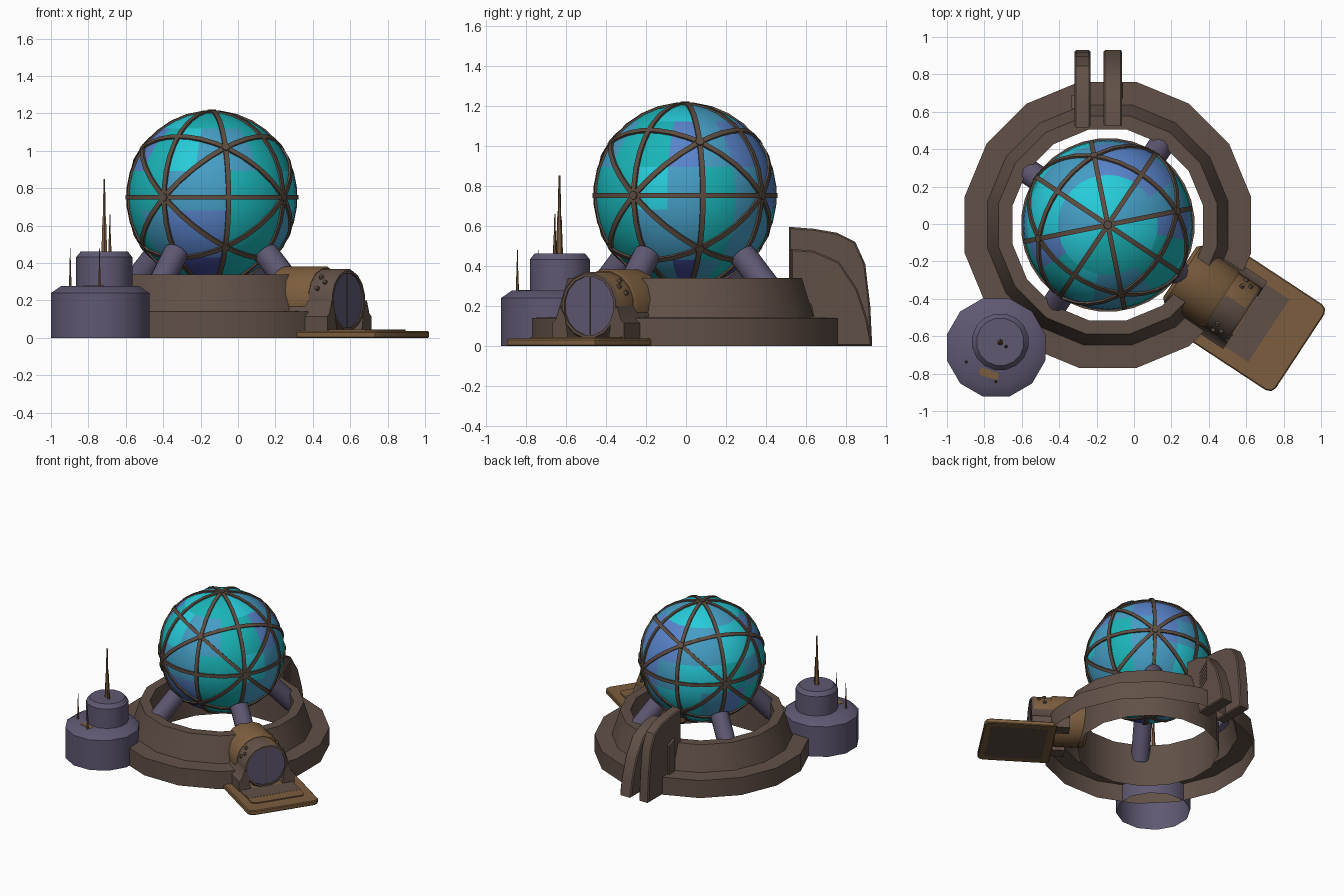
import bpy, bmesh, math
from mathutils import Matrix, Vector

if "Cube" in bpy.data.objects:
    bpy.data.objects.remove(bpy.data.objects["Cube"])

CX, CY = -0.14, -0.005          # centre of ring and globe
CZ, R = 0.752, 0.455            # globe height and radius
TWIST = math.radians(11.25)


def mat(name, r, g, b):
    m = bpy.data.materials.new(name)
    m.diffuse_color = (r, g, b, 1)
    m.use_nodes = True
    m.node_tree.nodes["Principled BSDF"].inputs["Base Color"].default_value = m.diffuse_color
    return m


BROWN = mat("stone_brown", 0.118, 0.080, 0.062)
BRONZE = mat("bronze", 0.200, 0.110, 0.048)
STRUT = mat("strut_brown", 0.110, 0.075, 0.054)
PURPLE = mat("grey_purple", 0.115, 0.098, 0.170)
GLASS = [mat("cyan_glass", 0.02, 0.60, 0.70), mat("teal_glass", 0.01, 0.46, 0.48),
         mat("sky_glass", 0.06, 0.34, 0.56), mat("blue_glass", 0.10, 0.23, 0.60),
         mat("indigo_glass", 0.07, 0.08, 0.38)]
T = Matrix.Translation


def finish(bm, name, mats, M=Matrix(), smooth=None):
    me = bpy.data.meshes.new(name)
    bm.to_mesh(me)
    bm.free()
    ob = bpy.data.objects.new(name, me)
    bpy.context.collection.objects.link(ob)
    ob.matrix_world = M
    for m in mats if isinstance(mats, list) else [mats]:
        me.materials.append(m)
    if smooth:
        bpy.ops.object.select_all(action='DESELECT')
        ob.select_set(True)
        bpy.context.view_layer.objects.active = ob
        bpy.ops.object.shade_smooth_by_angle(angle=math.radians(smooth))
    return ob


def lathe(name, profile, n, m, M=Matrix(), smooth=None, closed=False):
    """Turn (radius, height) points round z, listed from the top centre outward and down."""
    bm = bmesh.new()
    rows = []
    for k in range(n):
        a = 2 * math.pi * (k + 0.5) / n
        rows.append([bm.verts.new((r * math.cos(a), r * math.sin(a), z)) for r, z in profile])
    count = len(profile) if closed else len(profile) - 1
    for k in range(n):
        A, B = rows[k], rows[(k + 1) % n]
        for i in range(count):
            j = (i + 1) % len(profile)
            bm.faces.new((A[i], A[j], B[j], B[i]))
    bmesh.ops.remove_doubles(bm, verts=bm.verts, dist=1e-5)
    return finish(bm, name, m, M, smooth)


def prism(name, pts, depth, m, M=Matrix(), bevel=0):
    """Extrude an xy outline along z."""
    bm = bmesh.new()
    f = bm.faces.new([bm.verts.new((x, y, 0)) for x, y in pts])
    top = bmesh.ops.extrude_face_region(bm, geom=[f])
    bmesh.ops.translate(bm, vec=(0, 0, depth), verts=[v for v in top['geom'] if isinstance(v, bmesh.types.BMVert)])
    bmesh.ops.recalc_face_normals(bm, faces=bm.faces)
    if bevel:
        rim = [e for e in bm.edges if abs(e.verts[0].co.z - e.verts[1].co.z) < 1e-6]
        bmesh.ops.bevel(bm, geom=rim, offset=bevel, segments=1, affect='EDGES')
    return finish(bm, name, m, M, 35)


def rod(name, p, q, r1, r2, n, m):
    """Capped cone between two points."""
    p, q = Vector(p), Vector(q)
    d = q - p
    bm = bmesh.new()
    bmesh.ops.create_cone(bm, cap_ends=True, segments=n, radius1=r1, radius2=r2, depth=d.length)
    return finish(bm, name, m, T((p + q) / 2) @ d.to_track_quat('Z', 'Y').to_matrix().to_4x4(), 46)


def rect(x0, x1, h, c):
    """Outline with clipped outer corners."""
    return [(x0, -h), (x1 - c, -h), (x1 - c * .3, -h + c * .3), (x1, -h + c),
            (x1, h - c), (x1 - c * .3, h - c * .3), (x1 - c, h), (x0, h)]


CENTRE = T((CX, CY, 0))
GLOBE = T((CX, CY, CZ)) @ Matrix.Rotation(TWIST, 4, 'Z')

# stepped base ring, open underneath
lathe("base_ring", [(.52, 0), (.52, .34), (.595, .34), (.655, .145), (.78, .14), (.78, 0)],
      16, BROWN, CENTRE, 40)

# glass globe, coloured in patches by height band (rows) and bearing (columns)
PATCH = ["2200002200111100", "2333220031022113", "1232001211221102",
         "1220023112331122", "2142014210441124"]
bm = bmesh.new()
bmesh.ops.create_uvsphere(bm, u_segments=32, v_segments=20, radius=R)
for f in bm.faces:
    c = f.calc_center_median()
    lat = math.degrees(math.asin(max(-1, min(1, c.z / c.length))))
    band = 0 if lat > 54 else 1 if lat > 18 else 2 if lat > -9 else 3 if lat > -45 else 4
    f.material_index = int(PATCH[band][int((math.atan2(c.y, c.x) / (2 * math.pi) % 1) * 16) % 16])
finish(bm, "globe", GLASS, GLOBE, 40)

# nine great-circle struts: the mirror planes of a cube
dirs = [(1, 1, 0), (1, -1, 0), (0, 0, 1), (1, 0, 0), (0, 1, 0)]
s = math.sqrt(2)
dirs += [(1, 1, s), (1, 1, -s), (1, -1, s), (1, -1, -s)]
section = [(R - .012, -.013), (R - .012, .013), (R + .010, .013), (R + .010, -.013)]
for i, d in enumerate(dirs):
    q = Vector(d).to_track_quat('Z', 'Y').to_matrix().to_4x4()
    lathe(f"globe_strut_{i}", section, 32, STRUT, GLOBE @ q, 40, closed=True)

# hubs where struts cross: cube face centres and corners
hubs = [(1, 1, 0), (1, -1, 0), (-1, 1, 0), (-1, -1, 0), (0, 0, 1), (0, 0, -1)]
hubs += [(x * s, y * s, z) for z in (1, -1) for x, y in ((1, 0), (-1, 0), (0, 1), (0, -1))]
for i, d in enumerate(hubs):
    v = GLOBE.to_3x3() @ Vector(d).normalized()
    c = Vector((CX, CY, CZ))
    rod(f"strut_hub_{i}", c + v * (R - .01), c + v * (R + .014), .028, .022, 8, STRUT)

# four slanting legs with a raised rib
for i in range(4):
    a = math.radians(56.25 + 90 * i)
    at = lambda r, z: (CX + r * math.cos(a), CY + r * math.sin(a), z)
    rod(f"leg_{i}", at(.345, .455), at(.545, .235), .068, .068, 12, PURPLE)
    rod(f"leg_rib_{i}", at(.44, .43), at(.54, .32), .014, .014, 6, PURPLE)

# entrance: ramp, tunnel, collar and round door, built along local x
DOOR = CENTRE @ Matrix.Rotation(math.radians(-33.3), 4, 'Z')
AXIS = DOOR @ T((0, 0, .2)) @ Matrix.Rotation(math.pi / 2, 4, 'Y')
prism("ramp", rect(.70, 1.23, .275, .04), .036, BRONZE, DOOR, .006)
prism("ramp_mat", rect(.74, 1.12, .205, .03), .008, BRONZE, DOOR @ T((0, 0, .036)))
prism("ramp_mat_patch", [(.88, -.2), (1.03, -.2), (1.03, .2), (.88, .2)], .002, BROWN, DOOR @ T((0, 0, .043)))
prism("ramp_underside", rect(.76, 1.18, .22, .03), .004, STRUT, DOOR @ T((0, 0, -.001)))
for side in (-1, 1):
    foot = [(side * y, z) for y, z in ((.12, 0), (.215, 0), (.215, .085), (.195, .10), (.17, .17), (.14, .12))]
    prism(f"door_foot_{side}", foot, .28, BROWN,
          DOOR @ T((.60, 0, .03)) @ Matrix(((0, 0, 1, 0), (1, 0, 0, 0), (0, 1, 0, 0), (0, 0, 0, 1))))
lathe("tunnel", [(0, .73), (.175, .73), (.185, .715), (.185, .48), (.165, .46), (0, .46)], 16, BRONZE, AXIS, 35)
collar = lathe("door_collar", [(.148, .862), (.148, .875), (.162, .875), (.172, .86), (.172, .72)],
               16, [BROWN, BRONZE], AXIS, 35)
for p in collar.data.polygons:      # bronze on the far upper side
    if p.normal.y > .2 and p.center.x < 0.08 and abs(p.normal.z) < .5:
        p.material_index = 1
lathe("round_door", [(0, .866), (.15, .866), (.15, .84)], 20, PURPLE, AXIS)
prism("door_seam", [(.862, -.003), (.869, -.003), (.869, .003), (.862, .003)], .29, STRUT, DOOR @ T((0, 0, .055)))
for side in (-1, 1):
    for j, (x, ang) in enumerate([(.78, 22), (.82, 34), (.78, 46)]):
        b = math.radians(ang)
        v = Vector((0, side * math.cos(b), math.sin(b)))
        o = Vector((x, 0, .2))
        rod(f"collar_bolt_{side}_{j}", DOOR @ (o + v * .16), DOOR @ (o + v * .184), .014, .011, 8, STRUT)

# side tower in two tiers, with a bronze plate on the lower roof
lathe("tower_base", [(0, .278), (.215, .278), (.272, .24), (.272, 0)], 12, PURPLE, T((-.737, -.66, 0)), 35)
lathe("tower_top", [(0, .462), (.128, .462), (.153, .432), (.153, .27)], 16, PURPLE, T((-.715, -.63, 0)), 35)
prism("roof_plate", [(-.83, -.805), (-.73, -.835), (-.72, -.80), (-.82, -.765)], .004, BRONZE, T((0, 0, .276)))

# antennas
for i, (x, y, z0, z1, r) in enumerate([(-.715, -.632, .45, .85, .018), (-.685, -.655, .45, .66, .010),
                                       (-.897, -.738, .27, .48, .008), (-.740, -.842, .27, .48, .008)]):
    zm = z0 + (z1 - z0) * .5
    rod(f"antenna_base_{i}", (x, y, z0), (x, y, zm), r, r * .6, 6, BRONZE)
    rod(f"antenna_tip_{i}", (x, y, zm), (x, y, z1), r * .5, r * .25, 6, BRONZE)

# two curved back fins, outline given as (y, z)
UP = Matrix(((0, 0, 1, 0), (1, 0, 0, 0), (0, 1, 0, 0), (0, 0, 0, 1)))   # outline to yz, depth to x
tall = [(.515, .3), (.515, .595), (.64, .585), (.755, .565), (.845, .52), (.895, .41),
        (.92, .2), (.93, 0), (.66, 0), (.62, .2)]
low = [(.525, .3), (.525, .485), (.64, .475), (.765, .42), (.855, .285), (.905, .135),
       (.93, 0), (.66, 0), (.62, .2)]
prism("tall_fin", tall, .085, BROWN, T((-.318, 0, 0)) @ UP, .008)
prism("low_fin", low, .10, BROWN, T((-.163, 0, 0)) @ UP, .008)
prism("fin_rail", [(.615, .12), (.615, .40), (.69, .37), (.69, .12)], .02, BROWN, T((-.335, 0, 0)) @ UP)

# slanted vent slots on the side of the low fin
for i in range(6):
    y, z = .67, .17 + .03 * i
    prism(f"fin_vent_{i}", [(y, z), (y + .085, z + .07), (y + .085, z + .08), (y, z + .01)], .004,
          STRUT, T((-.064, 0, 0)) @ UP)
